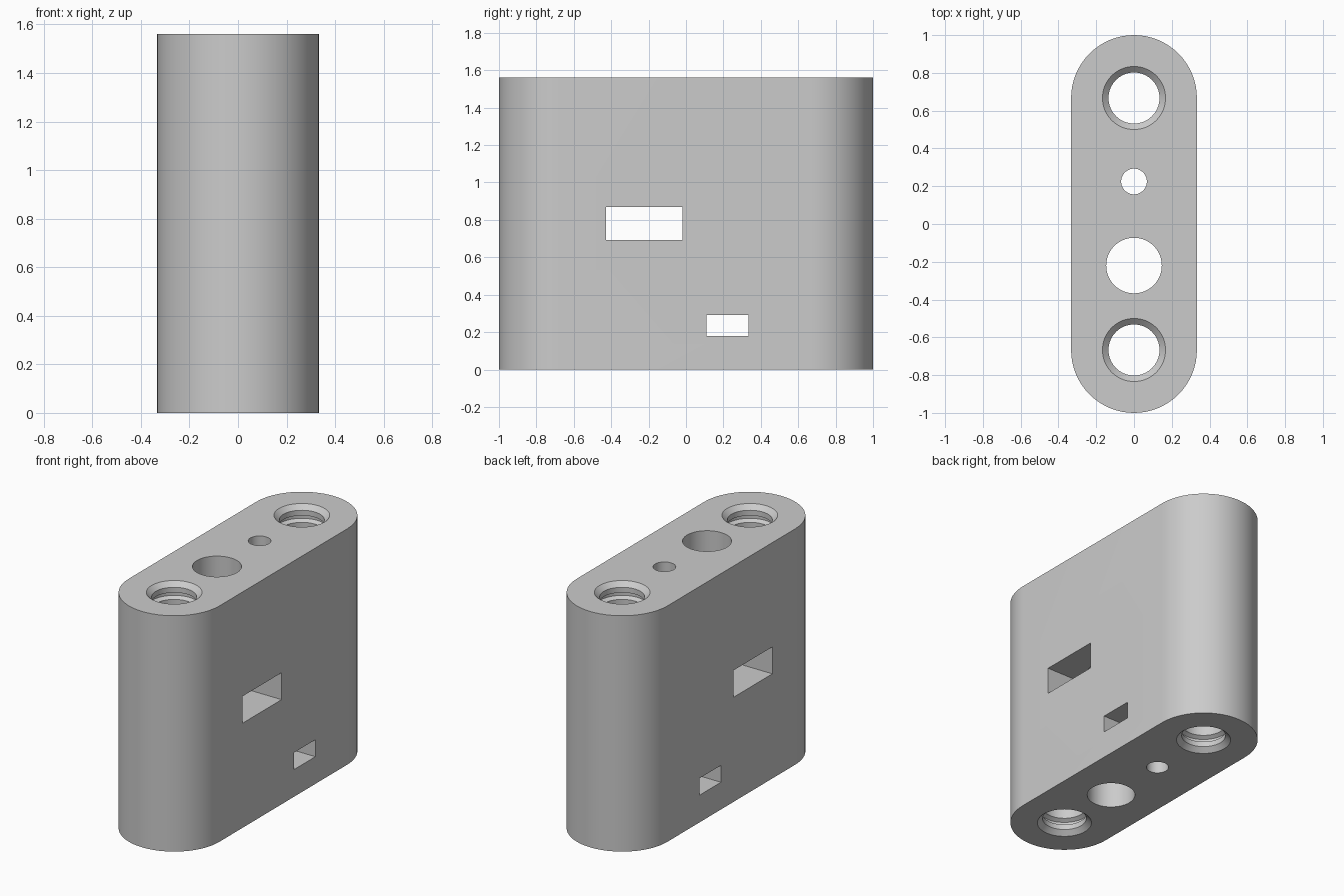
import bpy, bmesh, math

if "Cube" in bpy.data.objects:
    bpy.data.objects.remove(bpy.data.objects["Cube"], do_unlink=True)

HEIGHT, RADIUS, END_Y = 1.56, 0.333, 0.667

grey = bpy.data.materials.new("plain grey")
grey.use_nodes = True
colour = (0.6, 0.6, 0.6, 1)
grey.diffuse_color = colour
grey.node_tree.nodes["Principled BSDF"].inputs["Base Color"].default_value = colour


def make_object(name, bm):
    bmesh.ops.recalc_face_normals(bm, faces=bm.faces)
    mesh = bpy.data.meshes.new(name)
    bm.to_mesh(mesh)
    bm.free()
    mesh.materials.append(grey)
    obj = bpy.data.objects.new(name, mesh)
    bpy.context.collection.objects.link(obj)
    return obj


def stadium(name, steps=32):
    """Upright slab with half-round ends."""
    bm = bmesh.new()
    ring = []
    for side in (0, 1):
        for i in range(steps + 1):
            a = math.pi * (side + i / steps)
            y = END_Y if side == 0 else -END_Y
            ring.append(bm.verts.new((RADIUS * math.cos(a), y + RADIUS * math.sin(a), 0)))
    base = bm.faces.new(ring)
    top = bmesh.ops.extrude_face_region(bm, geom=[base])["geom"]
    bmesh.ops.translate(bm, vec=(0, 0, HEIGHT),
                        verts=[g for g in top if isinstance(g, bmesh.types.BMVert)])
    return make_object(name, bm)


def lathe(name, profile, y, steps=64):
    """Closed turned solid from (radius, z) points."""
    bm = bmesh.new()
    rings = []
    for r, z in profile:
        rings.append([bm.verts.new((r * math.cos(math.tau * i / steps),
                                    y + r * math.sin(math.tau * i / steps), z))
                      for i in range(steps)])
    for a, b in zip(rings, rings[1:]):
        for i in range(steps):
            j = (i + 1) % steps
            bm.faces.new((a[i], a[j], b[j], b[i]))
    bm.faces.new(rings[0])
    bm.faces.new(rings[-1])
    return make_object(name, bm)


def box(name, y0, y1, z0, z1):
    bm = bmesh.new()
    bmesh.ops.create_cube(bm, size=1)
    for v in bm.verts:
        v.co = (v.co.x * 1.2, y1 if v.co.y > 0 else y0, z1 if v.co.z > 0 else z0)
    return make_object(name, bm)


body = stadium("block_body")

# Chamfered end bores with an inner groove near each mouth
mouth = [(0.195, -0.03), (0.167, 0), (0.135, 0.03), (0.135, 0.065),
         (0.16, 0.07), (0.16, 0.095), (0.135, 0.11)]
bore = mouth + [(r, HEIGHT - z) for r, z in reversed(mouth)]
cutters = [lathe("end_bore_cutter", bore, y) for y in (-END_Y, END_Y)]

# Plain vertical holes
for y, r in ((0.225, 0.068), (-0.22, 0.147)):
    cutters.append(lathe("hole_cutter", [(r, -0.1), (r, HEIGHT + 0.1)], y))

# Rectangular slots through the width
cutters.append(box("large_slot_cutter", -0.427, -0.02, 0.692, 0.87))
cutters.append(box("small_slot_cutter", 0.11, 0.333, 0.18, 0.292))

for cutter in cutters:
    cutter.hide_render = True
    mod = body.modifiers.new(cutter.name, 'BOOLEAN')
    mod.operation = 'DIFFERENCE'
    mod.solver = 'EXACT'
    mod.object = cutter

# Bake the cuts and drop the helpers
depsgraph = bpy.context.evaluated_depsgraph_get()
cut_mesh = bpy.data.meshes.new_from_object(body.evaluated_get(depsgraph))
body.modifiers.clear()
body.data = cut_mesh
cut_mesh.materials.clear()
cut_mesh.materials.append(grey)
for poly in cut_mesh.polygons:
    poly.material_index = 0
for cutter in cutters:
    bpy.data.objects.remove(cutter, do_unlink=True)

bpy.ops.object.select_all(action='DESELECT')
body.select_set(True)
bpy.context.view_layer.objects.active = body
bpy.ops.object.shade_smooth_by_angle(angle=math.radians(20))
